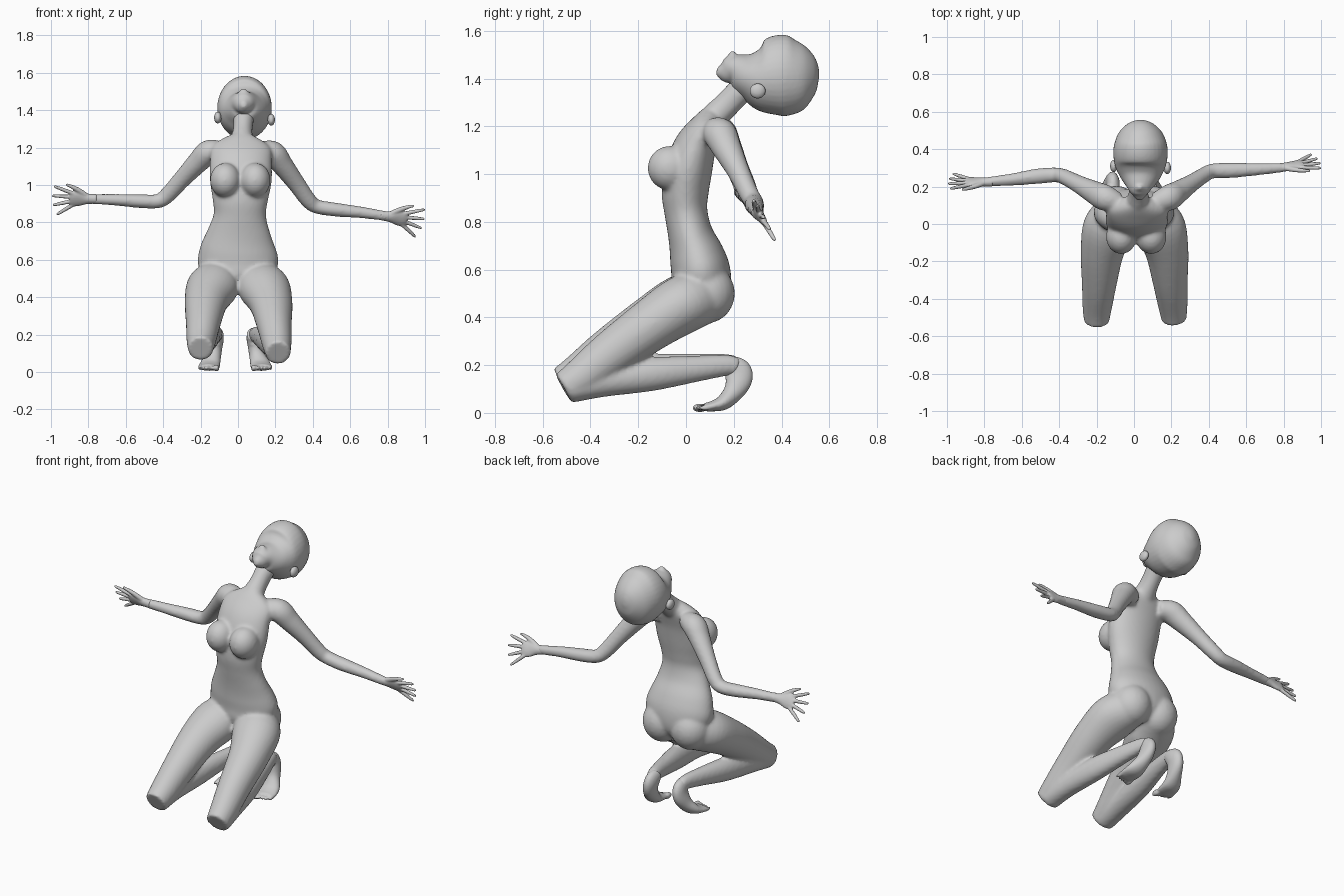
import bpy, bmesh
from math import sin, cos, pi
from mathutils import Vector, Matrix


def catmull(a, b, c, d, t):
    return [0.5 * (2 * q + (r - p) * t + (2 * p - 5 * q + 4 * r - s) * t * t
                   + (3 * q - p - 3 * r + s) * t ** 3) for p, q, r, s in zip(a, b, c, d)]


def loft(bm, pts, ref=(1, 0, 0), n=24, steps=5):
    """Closed tube through (x, y, z, half width along ref, half depth) stations."""
    p = [pts[0]] + list(pts) + [pts[-1]]
    path = [catmull(*p[i:i + 4], k / steps) for i in range(len(pts) - 1) for k in range(steps)]
    path.append(list(pts[-1]))
    ref, rings = Vector(ref), []
    for i, s in enumerate(path):
        t = Vector(path[min(i + 1, len(path) - 1)][:3]) - Vector(path[max(i - 1, 0)][:3])
        t.normalize()
        u = (ref - t * ref.dot(t)).normalized()
        v = t.cross(u)
        rx, ry = max(s[3], .003), max(s[4], .003)
        rings.append([bm.verts.new(Vector(s[:3]) + u * rx * cos(2 * pi * k / n)
                                   + v * ry * sin(2 * pi * k / n)) for k in range(n)])
    for a, b in zip(rings, rings[1:]):
        for k in range(n):
            j = (k + 1) % n
            bm.faces.new((a[k], a[j], b[j], b[k]))
    bm.faces.new(rings[0])
    bm.faces.new(rings[-1])


def ball(bm, c, r):
    bmesh.ops.create_uvsphere(bm, u_segments=24, v_segments=14, radius=1,
                              matrix=Matrix.Translation(c) @ Matrix.Diagonal((*r, 1)))


def finish(name, bm, voxel, smooth):
    """Fuse overlapping volumes into one smooth skin."""
    bmesh.ops.recalc_face_normals(bm, faces=bm.faces)
    me = bpy.data.meshes.new(name)
    bm.to_mesh(me)
    bm.free()
    for f in me.polygons:
        f.use_smooth = True
    ob = bpy.data.objects.new(name, me)
    bpy.context.collection.objects.link(ob)
    m = ob.modifiers.new("fuse", 'REMESH')
    m.mode, m.voxel_size, m.use_smooth_shade = 'VOXEL', voxel, True
    m = ob.modifiers.new("soften", 'SMOOTH')
    m.factor, m.iterations = 0.5, smooth
    return ob


body = bmesh.new()

# Torso
loft(body, [(0, .05, .43, .08, .07), (0, .06, .50, .18, .12), (0, .063, .58, .215, .125),
            (0, .045, .66, .203, .115), (.005, .018, .75, .168, .094), (.01, 0, .84, .14, .09),
            (.012, -.004, .92, .148, .098), (.015, .01, 1.02, .165, .10),
            (.015, .04, 1.12, .165, .088), (.018, .085, 1.20, .155, .066),
            (.02, .12, 1.25, .075, .05)], n=36)
# Neck
loft(body, [(.02, .07, 1.18, .085, .06), (.02, .115, 1.235, .066, .058), (.025, .17, 1.29, .052, .055),
            (.03, .24, 1.36, .056, .056), (.03, .3, 1.40, .06, .06)])
# Chest and seat volumes
for s in (-1, 1):
    ball(body, (.012 + s * .08, -.068, 1.025), (.082, .093, .093))
    ball(body, (s * .095, .085, .50), (.118, .12, .125))

# Arms
arms = {
    -1: [(-.08, .115, 1.18, .05, .05), (-.155, .14, 1.175, .07, .066), (-.215, .17, 1.12, .062, .058),
         (-.30, .215, 1.03, .047, .048), (-.38, .255, .943, .041, .043), (-.43, .262, .913, .040, .038),
         (-.52, .255, .913, .041, .037), (-.65, .238, .92, .033, .031), (-.79, .225, .925, .025, .026)],
    1: [(.11, .115, 1.18, .05, .05), (.185, .14, 1.17, .07, .066), (.235, .17, 1.11, .062, .058),
        (.31, .22, 1.01, .047, .048), (.375, .262, .92, .041, .043), (.42, .283, .885, .040, .038),
        (.52, .287, .868, .041, .037), (.66, .293, .853, .033, .031), (.80, .302, .832, .025, .026)],
}
for pts in arms.values():
    loft(body, pts, ref=(0, 1, 0))

# Legs: the last value weights the pose difference at knee / foot for the right leg
thigh = [(.09, .08, .49, .11, .115), (.135, -.02, .455, .138, .122), (.17, -.15, .378, .116, .11),
         (.186, -.32, .262, .093, .096), (.197, -.45, .165, .078, .082), (.20, -.525, .125, .066, .068)]
shin = [(.20, -.50, .125, .068, .062), (.193, -.36, .15, .064, .066), (.168, -.15, .175, .06, .07),
        (.135, .05, .195, .046, .054), (.117, .17, .203, .036, .044), (.115, .215, .19, .033, .04)]
foot = [(.112, .175, .205, .034, .038), (.112, .215, .175, .036, .058), (.12, .22, .135, .037, .056),
        (.132, .197, .085, .042, .042), (.148, .155, .043, .054, .032), (.155, .11, .028, .058, .022),
        (.157, .078, .024, .055, .017)]
for s, side in ((-1, "left"), (1, "right")):
    r = s > 0

    def place(p, knee, tip):
        return (s * (p[0] + r * (.014 * knee - .03 * tip)), p[1] + r * .012 * knee,
                p[2] - r * .022 * knee, p[3], p[4])
    loft(body, [place(p, i / 5, 0) for i, p in enumerate(thigh)], n=28)
    loft(body, [place(p, 1 - i / 5, i / 5) for i, p in enumerate(shin)], n=28)

    # Foot with curled toes
    bm = bmesh.new()
    loft(bm, [place(p, 0, 1) for p in foot])
    for k in range(5):
        size = .018 if k == 0 else .0135 - .0008 * k
        c = place((.115 + .022 * k, .058 + .006 * k, .021, 0, 0), 0, 1)[:3]
        ball(bm, c, (size * .85, .032, size))
    finish(side + "_foot", bm, .006, 3)

finish("body", body, .010, 6)


# Hands with spread fingers
def hand(name, wrist, along, across):
    bm = bmesh.new()
    w, d = Vector(wrist), Vector(along).normalized()
    a = Vector(across)
    a = (a - d * a.dot(d)).normalized()

    def at(l, k):
        return w + d * l + a * k
    loft(bm, [(*at(-.03, 0), .026, .025), (*at(.02, 0), .029, .022), (*at(.06, .002), .043, .018),
              (*at(.095, 0), .045, .016), (*at(.115, 0), .04, .012)], ref=a, n=20)
    for k, length in enumerate((.095, .105, .10, .08)):
        o = .033 - .022 * k
        fan = .040 - .032 * k
        loft(bm, [(*at(.095, o), .0115, .0115), (*at(.10 + length * .5, o + fan * .55), .0105, .0105),
                  (*at(.10 + length * .95, o + fan), .008, .008),
                  (*at(.105 + length, o + fan * 1.05), .004, .004)], ref=a, n=10)
    loft(bm, [(*at(.025, .018), .016, .015), (*at(.065, .05), .0145, .013), (*at(.10, .072), .011, .011),
              (*at(.135, .088), .007, .007)], ref=a, n=10)
    finish(name, bm, .005, 2)


hand("left_hand", (-.785, .225, .925), (-1, 0, .0), (0, -.45, .85))
hand("right_hand", (.79, .302, .833), (1, .16, -.16), (0, -.45, .85))

# Head tipped back, with tapered chin and blunt muzzle
bm = bmesh.new()
loft(bm, [(.035, .557, 1.425, .015, .02), (.035, .54, 1.424, .062, .075), (.035, .50, 1.42, .108, .127),
          (.035, .45, 1.414, .134, .161), (.035, .39, 1.412, .146, .170), (.034, .32, 1.405, .138, .145),
          (.033, .26, 1.415, .113, .098), (.03, .20, 1.435, .072, .066), (.03, .16, 1.428, .042, .045),
          (.03, .128, 1.428, .014, .014)], n=36)
loft(bm, [(.03, .19, 1.42, .045, .04), (.03, .193, 1.475, .042, .03), (.03, .196, 1.515, .010, .008)], n=16)
finish("head", bm, .008, 3)

# Ears
for name, c in (("left_ear", (-.108, .31, 1.36)), ("right_ear", (.178, .30, 1.348))):
    bm = bmesh.new()
    ball(bm, c, (.02, .034, .032))
    finish(name, bm, .005, 2)
